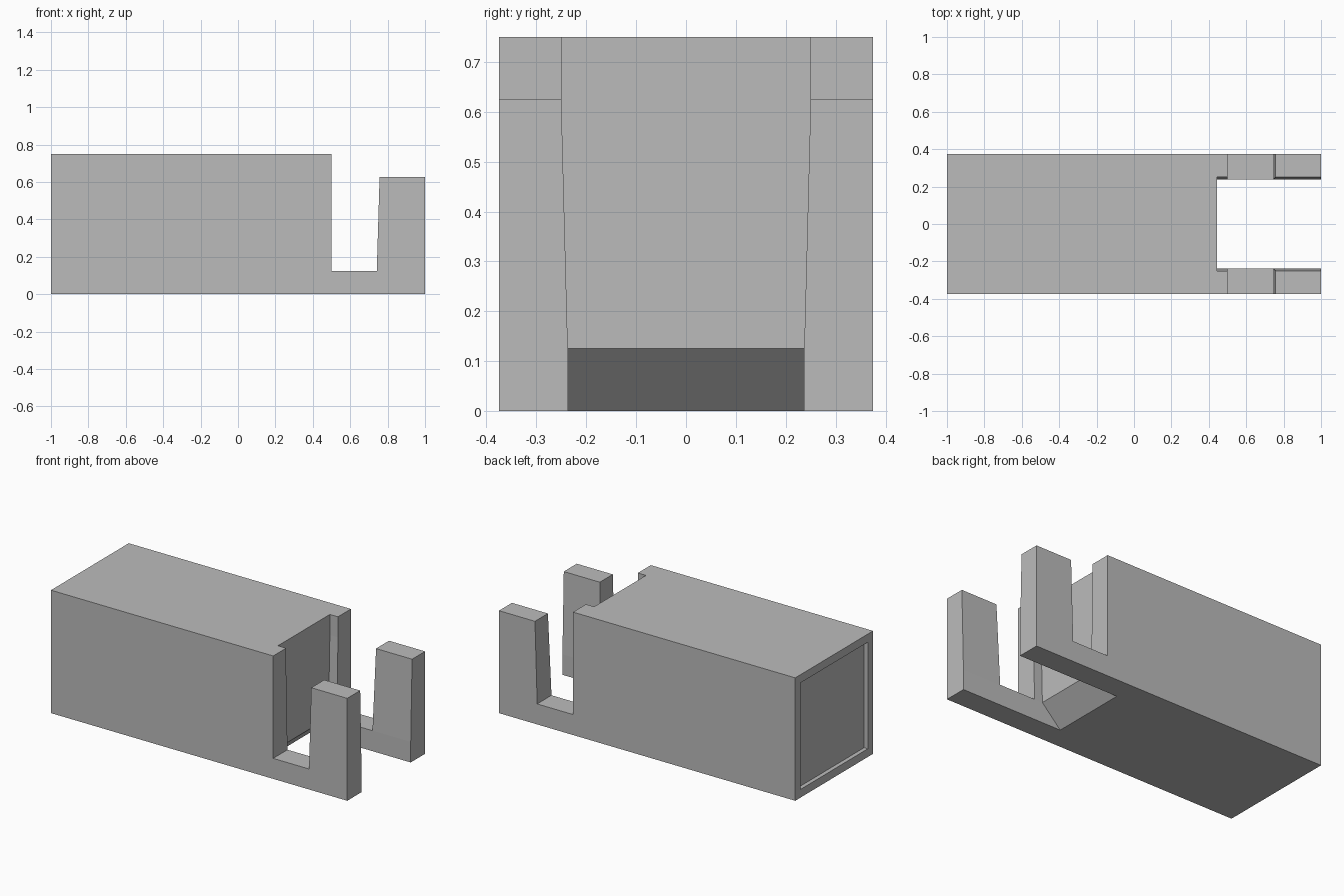
import bpy, bmesh

if "Cube" in bpy.data.objects:
    bpy.data.objects.remove(bpy.data.objects["Cube"], do_unlink=True)

# One plain grey for the whole part
grey = bpy.data.materials.new("plain grey")
grey.use_nodes = True
COLOUR = (0.5, 0.5, 0.5, 1)
grey.diffuse_color = COLOUR
grey.node_tree.nodes["Principled BSDF"].inputs["Base Color"].default_value = COLOUR


def prism(name, axis, profile, lo, hi):
    """Extrude a profile along x (points are y, z) or along y (points are x, z)."""
    bm = bmesh.new()
    place = (lambda a, b: (lo, a, b)) if axis == "x" else (lambda a, b: (a, lo, b))
    face = bm.faces.new([bm.verts.new(place(a, b)) for a, b in profile])
    grown = bmesh.ops.extrude_face_region(bm, geom=[face])
    step = (hi - lo, 0, 0) if axis == "x" else (0, hi - lo, 0)
    moved = [g for g in grown["geom"] if isinstance(g, bmesh.types.BMVert)]
    bmesh.ops.translate(bm, verts=moved, vec=step)
    bmesh.ops.recalc_face_normals(bm, faces=bm.faces)
    mesh = bpy.data.meshes.new(name)
    bm.to_mesh(mesh)
    bm.free()
    mesh.materials.append(grey)
    obj = bpy.data.objects.new(name, mesh)
    bpy.context.collection.objects.link(obj)
    return obj


def cut(target, cutter):
    cutter.hide_render = True
    mod = target.modifiers.new("cut", "BOOLEAN")
    mod.operation = "DIFFERENCE"
    mod.solver = "EXACT"
    mod.object = cutter
    bpy.context.view_layer.objects.active = target
    bpy.ops.object.modifier_apply(modifier=mod.name)
    bpy.data.objects.remove(cutter, do_unlink=True)


# Block with the upright prongs, as one side outline
body = prism("forked_block", "y", [
    (-1, 0), (1, 0), (1, 0.625), (0.757, 0.625), (0.742, 0.125),
    (0.5, 0.125), (0.5, 0.75), (-1, 0.75)], -0.375, 0.375)

# Slot between the prongs, slightly narrower towards the bottom
half = [(0.237, -0.1), (0.237, 0.125), (0.25, 0.625), (0.25, 0.85)]
slot = half + [(-y, z) for y, z in reversed(half)]
cut(body, prism("slot_cutter", "x", slot, 0.445, 1.1))

# Sloped underside at the inner end of the slot
cut(body, prism("slope_cutter", "y", [(0.22, -0.1), (0.5, 0.18), (0.5, -0.1)],
                -0.237, 0.237))

# Shallow framed recess in the closed end
cut(body, prism("recess_cutter", "x", [
    (-0.325, 0.05), (0.325, 0.05), (0.325, 0.70), (-0.325, 0.70)], -1.1, -0.975))
